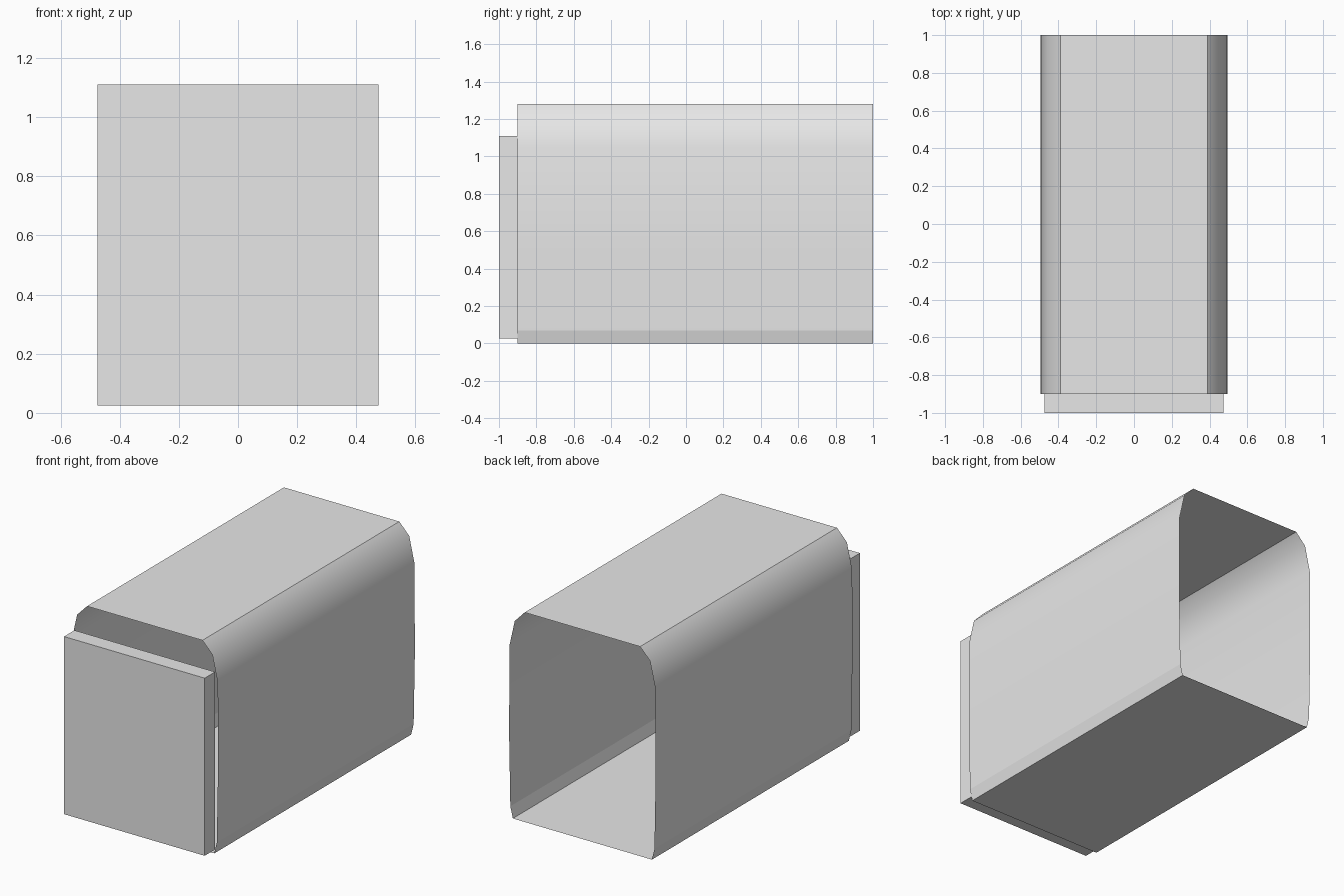
import bpy, bmesh

if "Cube" in bpy.data.objects:
    bpy.data.objects.remove(bpy.data.objects["Cube"], do_unlink=True)

GREY = (0.8, 0.8, 0.8, 1.0)
mat = bpy.data.materials.new("plain grey")
mat.use_nodes = True
mat.diffuse_color = GREY
mat.node_tree.nodes["Principled BSDF"].inputs["Base Color"].default_value = GREY


def add_object(name, bm):
    bmesh.ops.recalc_face_normals(bm, faces=bm.faces)
    mesh = bpy.data.meshes.new(name)
    bm.to_mesh(mesh)
    bm.free()
    mesh.materials.append(mat)
    obj = bpy.data.objects.new(name, mesh)
    bpy.context.collection.objects.link(obj)
    return obj


# Open sleeve: a thin mirrored cross-section swept front to back
half = [(0.47, 0), (0.487, 0.07), (0.495, 0.5), (0.493, 1.05), (0.457, 1.21), (0.39, 1.28)]
profile = half + [(-x, z) for x, z in reversed(half)]
front, back = -0.9, 1.0
bm = bmesh.new()
rings = [[bm.verts.new((x, y, z)) for x, z in profile] for y in (front, back)]
count = len(profile)
for i in range(count):
    j = (i + 1) % count
    bm.faces.new((rings[0][i], rings[0][j], rings[1][j], rings[1][i]))
sleeve = add_object("sleeve", bm)

# Smooth rounded shoulders, crisp edges along the roof, floor and lower bevel
mesh = sleeve.data
for poly in mesh.polygons:
    poly.use_smooth = poly.center.z > 0.07 and abs(poly.normal.z) < 0.99
for edge in mesh.edges:
    a, b = (mesh.vertices[v].co for v in edge.vertices)
    edge.use_edge_sharp = abs(a.x - b.x) < 0.001 and (a.z < 0.1 or a.z > 1.27)

# Front panel closing the sleeve
bm = bmesh.new()
bmesh.ops.create_cube(bm, size=1)
bmesh.ops.scale(bm, vec=(0.95, 0.1, 1.085), verts=bm.verts)
bmesh.ops.translate(bm, vec=(0, -0.95, 0.5675), verts=bm.verts)
add_object("front_panel", bm)
